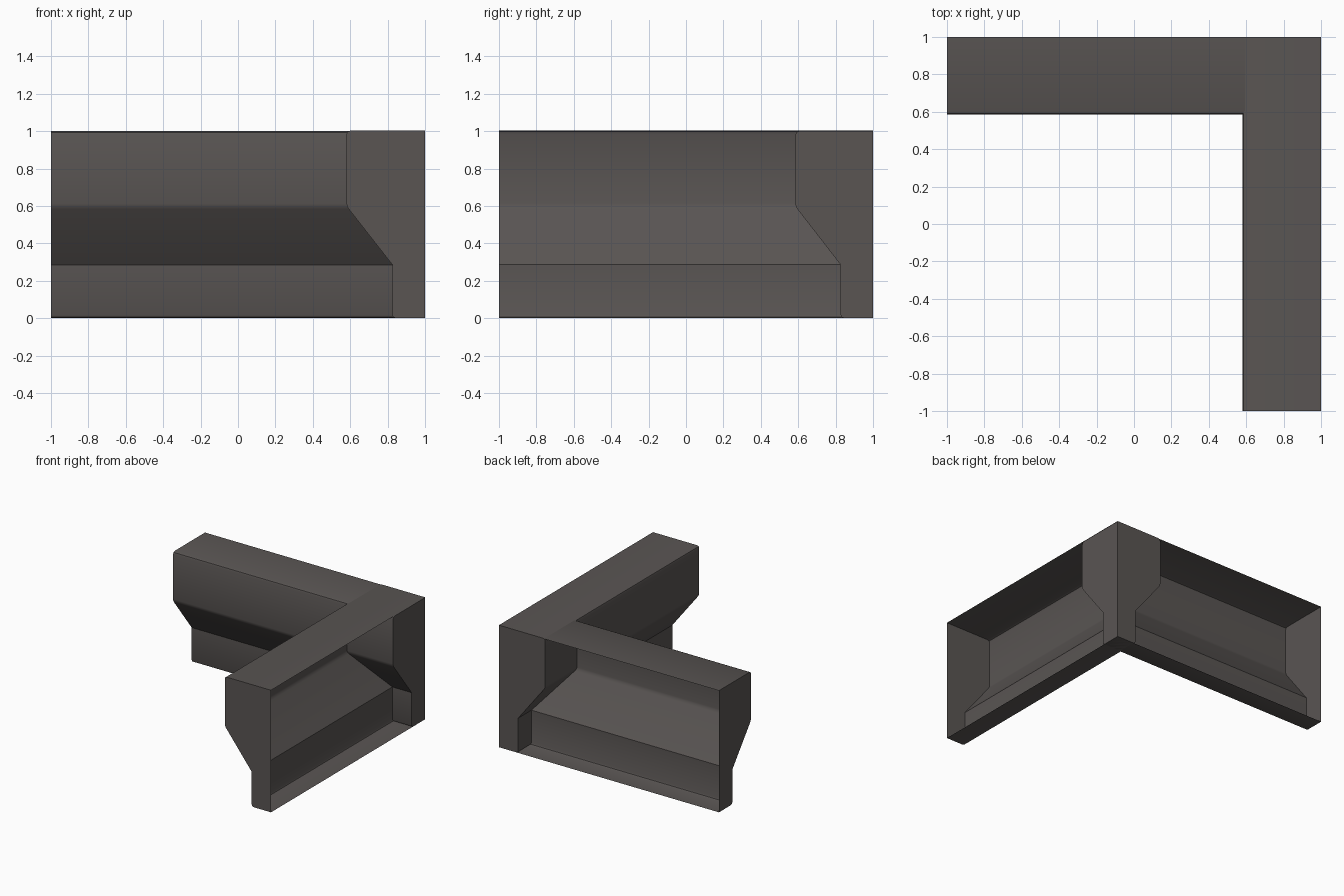
import bpy, bmesh, math

if "Cube" in bpy.data.objects:
    bpy.data.objects.remove(bpy.data.objects["Cube"])

stone = bpy.data.materials.new("dark warm grey")
stone.diffuse_color = (0.10, 0.09, 0.086, 1)
stone.use_nodes = True
stone.node_tree.nodes["Principled BSDF"].inputs["Base Color"].default_value = stone.diffuse_color

# Half section of the moulding: (distance across, height), open at the back (1.0)
PROFILE = [(1.0, 1.0), (0.60, 1.0), (0.585, 0.994), (0.58, 0.98),
           (0.58, 0.612), (0.583, 0.598), (0.591, 0.583),
           (0.825, 0.285), (0.825, 0.018), (0.83, 0.006), (0.845, 0.0), (1.0, 0.0)]


def moulding(name, place):
    """Extrude the section from -1 to 1, capped at both ends, back left open."""
    bm = bmesh.new()
    ends = [[bm.verts.new(place(t, d, z)) for d, z in PROFILE] for t in (-1, 1)]
    a, b = ends
    for i in range(len(PROFILE) - 1):
        bm.faces.new((a[i], a[i + 1], b[i + 1], b[i]))
    caps = [bm.faces.new(a), bm.faces.new(b)]
    bmesh.ops.recalc_face_normals(bm, faces=bm.faces[:])
    # The top strip must face upward
    top = max(bm.faces, key=lambda f: f.calc_center_median().z)
    if top.normal.z < 0:
        bmesh.ops.reverse_faces(bm, faces=bm.faces[:])
    me = bpy.data.meshes.new(name)
    bm.to_mesh(me)
    bm.free()
    ob = bpy.data.objects.new(name, me)
    bpy.context.collection.objects.link(ob)
    me.materials.append(stone)
    bpy.ops.object.select_all(action='DESELECT')
    ob.select_set(True)
    bpy.context.view_layer.objects.active = ob
    bpy.ops.object.shade_smooth_by_angle(angle=math.radians(35))
    return ob


# Two full-length arms crossing at the corner; the side arm sits a hair higher
moulding("back_moulding", lambda t, d, z: (t, d + 0.005 * (1 - d) / 0.42, z))
moulding("side_moulding", lambda t, d, z: (d, t, z * 1.003))
